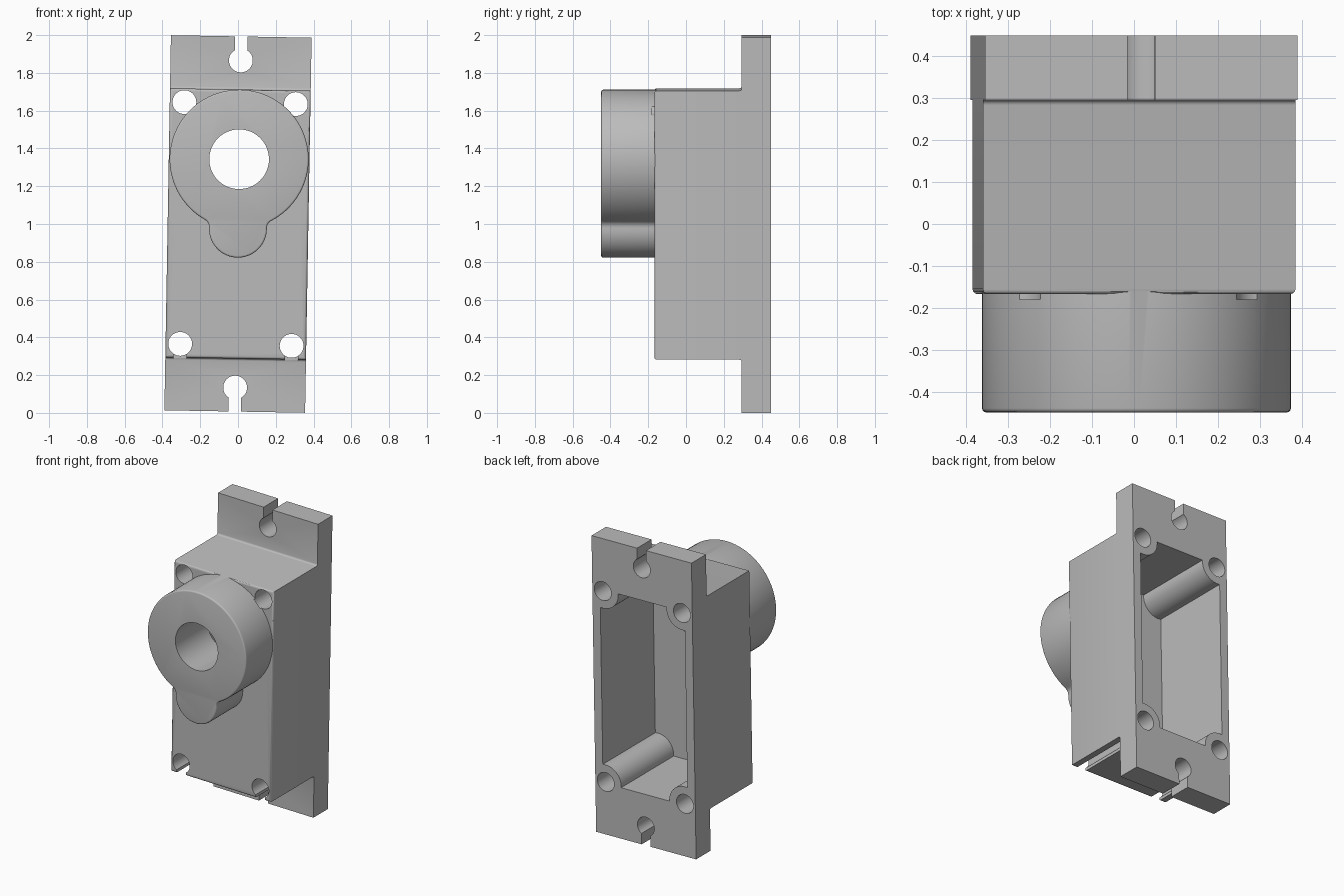
import bpy, bmesh
from math import radians, sqrt, sin, cos, atan2, pi
from mathutils import Matrix

if "Cube" in bpy.data.objects:
    bpy.data.objects.remove(bpy.data.objects["Cube"])

grey = bpy.data.materials.new("plain grey")
grey.use_nodes = True
GREY = (0.5, 0.5, 0.5, 1)
grey.diffuse_color = GREY
grey.node_tree.nodes["Principled BSDF"].inputs["Base Color"].default_value = GREY

HALF_W = 0.3725          # half width of the whole part
BODY_Z, PLATE_Z = 0.712, 0.993
FRONT, STEP, BACK = -0.167, 0.295, 0.449
HOLE_X, HOLE_Z, HOLE_R = 0.295, 0.64, 0.063


def make(name, bm):
    bmesh.ops.recalc_face_normals(bm, faces=bm.faces)
    mesh = bpy.data.meshes.new(name)
    bm.to_mesh(mesh)
    bm.free()
    ob = bpy.data.objects.new(name, mesh)
    bpy.context.collection.objects.link(ob)
    mesh.materials.append(grey)
    return ob


def prism(points, axis, lo, hi):
    """Extrude an outline of (a, z) points along y or x."""
    bm = bmesh.new()
    place = (lambda a, z: (a, lo, z)) if axis == "y" else (lambda a, z: (lo, a, z))
    face = bm.faces.new([bm.verts.new(place(a, z)) for a, z in points])
    ext = bmesh.ops.extrude_face_region(bm, geom=[face])["geom"]
    shift = (0, hi - lo, 0) if axis == "y" else (hi - lo, 0, 0)
    bmesh.ops.translate(bm, vec=shift, verts=[g for g in ext if isinstance(g, bmesh.types.BMVert)])
    return bm


def arc(cx, cz, r, start, end, n):
    return [(cx + r * cos(start + (end - start) * i / n),
             cz + r * sin(start + (end - start) * i / n)) for i in range(n + 1)]


def rect(x0, x1, z0, z1):
    return [(x0, z0), (x1, z0), (x1, z1), (x0, z1)]


def circle(cx, cz, r, n=48):
    return arc(cx, cz, r, 0, 2 * pi, n)[:-1]


def boolean(target, bm, operation="DIFFERENCE"):
    tool = make("tool", bm)
    tool.hide_render = True
    mod = target.modifiers.new("bool", "BOOLEAN")
    mod.operation, mod.object, mod.solver = operation, tool, "EXACT"
    bpy.context.view_layer.objects.active = target
    bpy.ops.object.modifier_apply(modifier=mod.name)
    bpy.data.objects.remove(tool)


def cut(target, points, y0, y1):
    boolean(target, prism(points, "y", y0, y1))


# Housing: hat-shaped side profile with rounded front edges and inner corners
profile = [(BACK, -PLATE_Z), (STEP, -PLATE_Z), (STEP, -BODY_Z), (FRONT, -BODY_Z),
           (FRONT, BODY_Z), (STEP, BODY_Z), (STEP, PLATE_Z), (BACK, PLATE_Z)]
bm = prism(profile, "x", -HALF_W, HALF_W)
bm.normal_update()


def is_rounded(e):
    a, b = (v.co for v in e.verts)
    front = max(a.y, b.y) < FRONT + 0.001
    inner = min(a.y, b.y) > STEP - 0.001 and max(a.y, b.y) < STEP + 0.001 \
        and abs(abs(a.z) - BODY_Z) < 0.001 and abs(a.z - b.z) < 0.001
    return front or inner


bmesh.ops.bevel(bm, geom=[e for e in bm.edges if is_rounded(e)], offset=0.012,
                segments=3, profile=0.5, affect="EDGES")
housing = make("housing", bm)

# Round front boss with a lobe blended into its lower side
R, CZ, LOBE, LOBE_Z, F = 0.368, 0.343, 0.153, -0.025, 0.04
fx = LOBE + F
fz = CZ - sqrt((R + F) ** 2 - fx ** 2)
touch = atan2(fz - CZ, fx)
half = arc(0, CZ, R, pi / 2, touch, 40) + arc(fx, fz, F, touch + pi, pi, 6)[1:] \
    + arc(0, LOBE_Z, LOBE, 0, -pi / 2, 16)
outline = half + [(-x, z) for x, z in reversed(half[1:-1])]
bm = prism(outline, "y", -0.449, -0.14)
rim = [e for e in bm.edges if all(v.co.y < -0.448 for v in e.verts)]
bmesh.ops.bevel(bm, geom=rim, offset=0.01, segments=3, profile=0.5, affect="EDGES")
boolean(housing, bm, "UNION")

# Rear cavity that leaves a round post at each corner
CX, CAVZ, POST, FLOOR = 0.315, 0.65, 0.115, -0.11
dx, dz = CX - HOLE_X, CAVZ - HOLE_Z
a0 = atan2(-sqrt(POST ** 2 - dx ** 2), dx)
a1 = atan2(dz, -sqrt(POST ** 2 - dz ** 2)) - 2 * pi
corner = arc(HOLE_X, HOLE_Z, POST, a0, a1, 16)
upper = corner + [(-x, z) for x, z in reversed(corner)]
cut(housing, upper + [(x, -z) for x, z in reversed(upper)], FLOOR, 0.6)

# Shaft bore
cut(housing, circle(0, CZ, 0.158, 64), -0.6, 0.2)

for side in (-1, 1):
    # Keyhole slots in the two mounting flanges
    z = side * 0.866
    cut(housing, circle(0, z, HOLE_R), 0.2, 0.6)
    cut(housing, rect(-0.033, 0.033, min(z, side * 1.1), max(z, side * 1.1)), 0.2, 0.6)
    # Corner screw holes, the lower ones open to the underside
    x = side * HOLE_X
    for level in (-HOLE_Z, HOLE_Z):
        cut(housing, circle(x, level, HOLE_R), -0.18, 0.6)
    cut(housing, rect(x - 0.035, x + 0.035, -0.75, -0.66), -0.25, STEP - 0.002)

# Slight lean of the finished part, standing on the ground
housing.data.transform(Matrix.Translation((0, 0, 1)) @ Matrix.Rotation(radians(1), 4, "Y"))
bpy.ops.object.select_all(action="DESELECT")
housing.select_set(True)
bpy.context.view_layer.objects.active = housing
bpy.ops.object.shade_smooth_by_angle(angle=radians(35))
